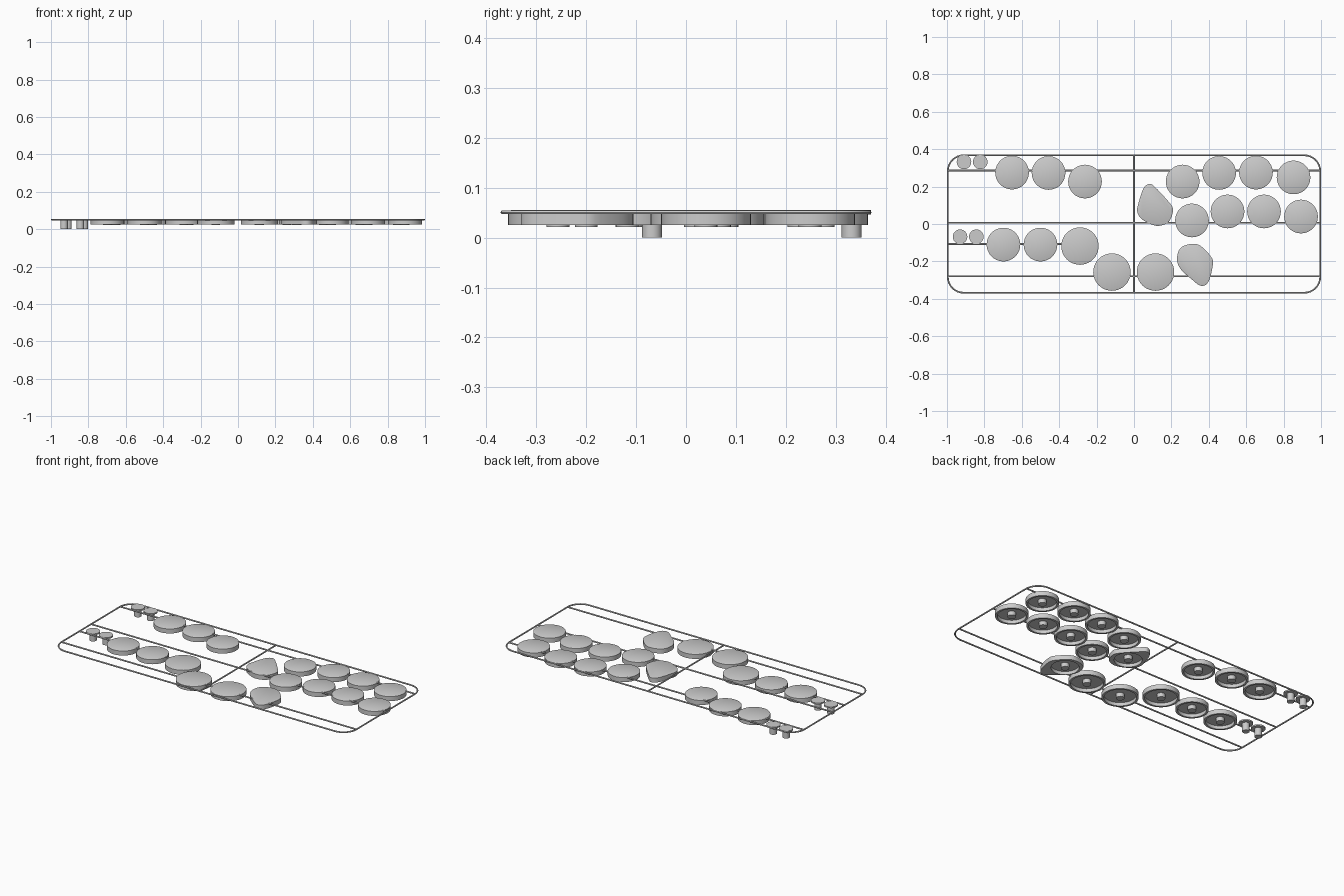
import bpy, bmesh
from math import sin, cos, tau, atan2, radians
from mathutils import Vector

if "Cube" in bpy.data.objects:
    bpy.data.objects.remove(bpy.data.objects["Cube"], do_unlink=True)

GREY = bpy.data.materials.new("moulded_grey")
GREY.use_nodes = True
COLOUR = (0.6, 0.6, 0.6, 1)
GREY.diffuse_color = COLOUR
GREY.node_tree.nodes["Principled BSDF"].inputs["Base Color"].default_value = COLOUR

TOP, RIM, CEILING, PEG = 0.0555, 0.025, 0.045, 0.021
BAR_Z, BAR_R = 0.051, 0.0045


def finish(obj):
    obj.data.materials.append(GREY)
    bpy.ops.object.select_all(action="DESELECT")
    obj.select_set(True)
    bpy.context.view_layer.objects.active = obj
    bpy.ops.object.shade_smooth_by_angle(angle=radians(35))


def loft(bm, rings):
    """Skin a stack of equal-length rings and cap both ends."""
    loops = [[bm.verts.new(p) for p in ring] for ring in rings]
    n = len(loops[0])
    for a, b in zip(loops, loops[1:]):
        for i in range(n):
            j = (i + 1) % n
            bm.faces.new((a[i], a[j], b[j], b[i]))
    bm.faces.new(loops[0])
    bm.faces.new(loops[-1])


def circle(x, y, r, z, angles):
    return [(x + r * cos(a), y + r * sin(a), z) for a in angles]


def even(n):
    return [tau * i / n for i in range(n)]


def build(name, *stacks):
    bm = bmesh.new()
    for rings in stacks:
        loft(bm, rings)
    bmesh.ops.recalc_face_normals(bm, faces=bm.faces)
    mesh = bpy.data.meshes.new(name)
    bm.to_mesh(mesh)
    bm.free()
    obj = bpy.data.objects.new(name, mesh)
    bpy.context.collection.objects.link(obj)
    finish(obj)


def cup(name, outline, x, y, inner):
    """Hollow piece with a softened top edge, round recess and centre peg."""
    angles = [atan2(py - y, px - x) for px, py in outline]
    def outer(z, scale=1):
        return [(x + (px - x) * scale, y + (py - y) * scale, z) for px, py in outline]
    shell = [circle(x, y, inner, CEILING, angles), circle(x, y, inner, RIM, angles),
             outer(RIM), outer(TOP - 0.003), outer(TOP, 0.93)]
    peg = [circle(x, y, 0.023, z, even(20)) for z in (PEG, CEILING + 0.002)]
    build(name, shell, peg)


def rounded(points, steps=4):
    """Closed smooth outline through a few points."""
    p = [Vector(q) for q in points]
    n, out = len(p), []
    for i in range(n):
        a, b, c, d = p[i - 1], p[i], p[(i + 1) % n], p[(i + 2) % n]
        for s in range(steps):
            t = s / steps
            out.append(tuple(0.5 * (2 * b + (c - a) * t + (2 * a - 5 * b + 4 * c - d) * t**2
                                    + (3 * b - a - 3 * c + d) * t**3)))
    return out


def rod(name, points, cyclic=False):
    curve = bpy.data.curves.new(name, "CURVE")
    curve.dimensions = "3D"
    curve.bevel_depth, curve.bevel_resolution = BAR_R, 1
    curve.use_fill_caps = True
    spline = curve.splines.new("POLY")
    spline.points.add(len(points) - 1)
    for point, (x, y) in zip(spline.points, points):
        point.co = (x, y, BAR_Z, 1)
    spline.use_cyclic_u = cyclic
    obj = bpy.data.objects.new(name, curve)
    bpy.context.collection.objects.link(obj)
    bpy.ops.object.select_all(action="DESELECT")
    obj.select_set(True)
    bpy.context.view_layer.objects.active = obj
    bpy.ops.object.convert(target="MESH")
    finish(bpy.context.object)


# Outer frame with rounded corners
HX, HY, CR = 1 - BAR_R, 0.372 - BAR_R, 0.085
corners = [(1, 1), (-1, 1), (-1, -1), (1, -1)]
rod("outer_frame", [(sx * (HX - CR) + CR * cos(a), sy * (HY - CR) + CR * sin(a))
                    for k, (sx, sy) in enumerate(corners)
                    for a in [tau / 4 * (k + i / 8) for i in range(9)]], True)

# Cross bars
for name, y, end in (("back_bar", 0.286, HX), ("middle_bar", 0.006, HX),
                     ("short_bar", -0.107, -0.25), ("front_bar", -0.28, HX)):
    rod(name, [(-HX, y), (end, y)])
rod("centre_bar", [(0, -HY), (0, HY)])

# Round buttons
SMALL, LARGE = 0.09, 0.1
buttons = [(-0.652, 0.275), (-0.457, 0.273), (-0.262, 0.227),
           (0.26, 0.227), (0.455, 0.273), (0.652, 0.275), (0.853, 0.249),
           (0.31, 0.019), (0.5, 0.067), (0.695, 0.067), (0.893, 0.04),
           (-0.698, -0.11), (-0.5, -0.11)]
large = [(-0.289, -0.118), (-0.118, -0.257), (0.115, -0.257)]
for group, label, r in ((buttons, "button", SMALL), (large, "large_button", LARGE)):
    for i, (x, y) in enumerate(group):
        outline = [p[:2] for p in circle(x, y, r, 0, even(40))]
        cup(f"{label}_{i + 1}", outline, x, y, r - 0.012)

# Lobed buttons
back_lobe = [(0.05, 0.19), (0.08, 0.214), (0.11, 0.2), (0.195, 0.107), (0.208, 0.067),
             (0.187, 0.013), (0.14, -0.009), (0.095, -0.003), (0.037, 0.03),
             (0.017, 0.07), (0.025, 0.115)]
front_lobe = [(0.23, -0.19), (0.246, -0.131), (0.3, -0.107), (0.353, -0.115),
              (0.41, -0.172), (0.422, -0.211), (0.407, -0.286), (0.385, -0.324),
              (0.353, -0.329), (0.31, -0.297), (0.251, -0.243)]
cup("lobed_button_back", rounded(back_lobe), 0.11, 0.082, 0.076)
cup("lobed_button_front", rounded(front_lobe), 0.317, -0.2, 0.076)

# Small flat-headed pins
for i, (x, y) in enumerate([(-0.909, 0.332), (-0.822, 0.332),
                            (-0.93, -0.068), (-0.843, -0.068)]):
    profile = [(0.02, 0), (0.02, 0.047), (0.039, 0.047), (0.039, TOP)]
    build(f"pin_{i + 1}", [circle(x, y, r, z, even(24)) for r, z in profile])
